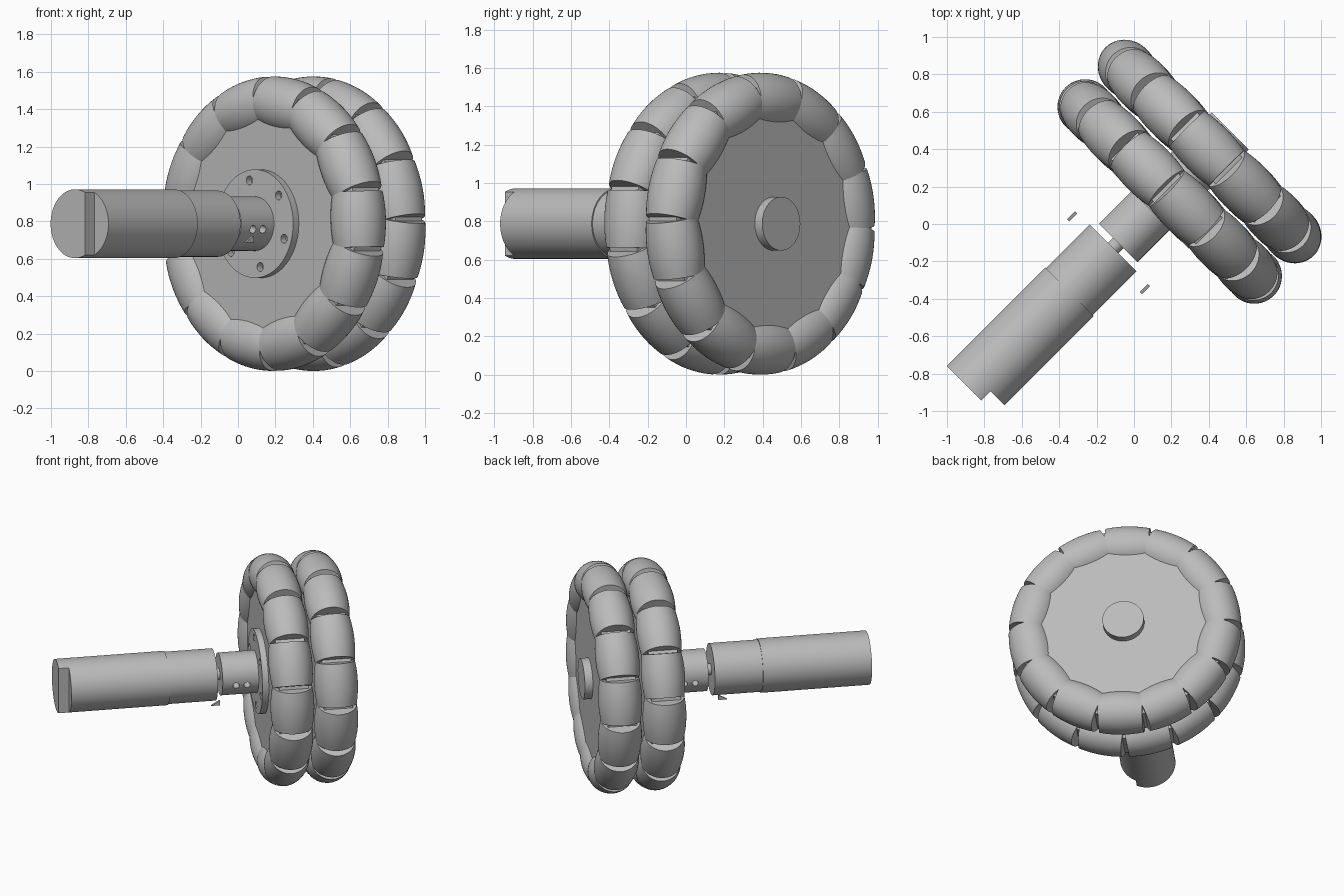
import bpy, bmesh, math
from math import sin, cos, sqrt, radians
from mathutils import Matrix, Vector

cube = bpy.data.objects.get("Cube")
if cube:
    bpy.data.objects.remove(cube, do_unlink=True)

# One plain grey for everything
grey = bpy.data.materials.new("plain_grey")
grey.use_nodes = True
grey.diffuse_color = (0.5, 0.5, 0.5, 1)
grey.node_tree.nodes["Principled BSDF"].inputs["Base Color"].default_value = (0.5, 0.5, 0.5, 1)

# Axle frame: local x runs along the axle, local -y is sideways, z is up
WHEEL_R = 0.7875
AXLE = Matrix.Rotation(radians(45), 4, 'Z') @ Matrix.Translation((0, -0.012, WHEEL_R))
Z_TO_X = Matrix.Rotation(radians(90), 4, 'Y')


def finish(name, bm, matrix):
    bmesh.ops.remove_doubles(bm, verts=bm.verts, dist=1e-5)
    bmesh.ops.recalc_face_normals(bm, faces=bm.faces)
    mesh = bpy.data.meshes.new(name)
    bm.to_mesh(mesh)
    bm.free()
    mesh.materials.append(grey)
    smooth(mesh)
    obj = bpy.data.objects.new(name, mesh)
    bpy.context.collection.objects.link(obj)
    obj.matrix_world = matrix
    return obj


def smooth(mesh):
    mesh.polygons.foreach_set("use_smooth", [True] * len(mesh.polygons))
    mesh.set_sharp_from_angle(angle=radians(30))


def lathe(name, profile, matrix, steps=64):
    """Spin (radius, height) points round local z."""
    bm = bmesh.new()
    verts = [bm.verts.new((r, 0, h)) for r, h in profile]
    edges = [bm.edges.new(pair) for pair in zip(verts, verts[1:])]
    bmesh.ops.spin(bm, geom=verts + edges, cent=(0, 0, 0), axis=(0, 0, 1),
                   angle=math.tau, steps=steps, use_duplicate=False)
    return finish(name, bm, matrix)


def rod(name, radius, start, end, steps=64):
    profile = [(0, start), (radius, start), (radius, end), (0, end)]
    return lathe(name, profile, AXLE @ Z_TO_X, steps)


def box(name, size, matrix):
    bm = bmesh.new()
    bmesh.ops.create_cube(bm, size=1)
    bmesh.ops.scale(bm, vec=size, verts=bm.verts)
    return finish(name, bm, matrix)


def cut(target, cutters):
    """Subtract cutters, keep the result as plain mesh."""
    for c in cutters:
        c.hide_render = True
        mod = target.modifiers.new("cut", 'BOOLEAN')
        mod.operation, mod.object, mod.solver = 'DIFFERENCE', c, 'EXACT'
    bpy.context.view_layer.update()
    graph = bpy.context.evaluated_depsgraph_get()
    mesh = bpy.data.meshes.new_from_object(target.evaluated_get(graph))
    target.modifiers.clear()
    target.data = mesh
    smooth(mesh)
    for c in cutters:
        bpy.data.objects.remove(c, do_unlink=True)


def around(angle):
    """Frame with x radial, y along the axle, z tangent."""
    radial = Vector((0, -cos(angle), sin(angle)))
    tangent = Vector((0, sin(angle), cos(angle)))
    m = Matrix((radial, (1, 0, 0), tangent)).transposed().to_4x4()
    return AXLE @ m


# Motor with a flat cut into its tail
motor = lathe("motor_body", [(0, -1.245), (0.184, -1.245), (0.184, -0.5),
                             (0.177, -0.5), (0.177, -0.17), (0, -0.17)], AXLE @ Z_TO_X)
cut(motor, [box("tail_cutter", (0.14, 0.2, 0.5),
                AXLE @ Matrix.Translation((-1.245, -0.178, 0)))])
rod("motor_shaft", 0.04, -0.2, -0.1, 24)

# Coupling with set-screw holes
coupling = rod("coupling", 0.145, -0.132, 0.14)
holes = []
for u in (-0.04, 0.035):
    for a in (-12, -168):
        holes.append(lathe("screw_cutter", [(0, 0.08), (0.022, 0.08), (0.022, 0.2), (0, 0.2)],
                           around(radians(a)) @ Matrix.Translation((0, u, 0)) @ Z_TO_X, 20))
cut(coupling, holes)

# Mounting flange with a ring of bolt holes
flange = rod("mounting_flange", 0.29, 0.115, 0.165)
holes = []
for i in range(6):
    m = around(radians(40 + 60 * i)) @ Matrix.Translation((0.235, 0.115, 0))
    holes.append(lathe("bolt_cutter", [(0, -0.04), (0.024, -0.04), (0.024, 0.04), (0, 0.04)],
                       m @ Matrix.Rotation(radians(-90), 4, 'X'), 20))
cut(flange, holes)
rod("centre_axle", 0.14, 0.16, 0.715)

# Two staggered roller wheels
COUNT = 14
PITCH = math.tau / COUNT
ROLLER_R, HALF_LENGTH = 0.148, 0.15
AXIS_R = WHEEL_R - ROLLER_R
barrel = [(0, -HALF_LENGTH)]
for i in range(9):
    t = HALF_LENGTH * (i / 4 - 1)
    barrel.append((sqrt(WHEEL_R ** 2 - t * t) - AXIS_R, t))
barrel.append((0, HALF_LENGTH))

for side, centre, phase in (("front", 0.258, 0.0), ("rear", 0.56, 0.5)):
    rod(side + "_wheel_disc", 0.62, centre - 0.1, centre + 0.1)
    for i in range(COUNT):
        angle = radians(2) + (i + phase) * PITCH
        lathe(side + "_roller", barrel,
              around(angle) @ Matrix.Translation((AXIS_R, centre, 0)), 48)
        box(side + "_roller_bracket", (0.2, 0.2, 0.05),
            around(angle + PITCH / 2) @ Matrix.Translation((0.62, centre, 0)))

# Small loose wedges on either side of the coupling
for side in (-1, 1):
    bm = bmesh.new()
    outline = [(-0.235, -0.1), (-0.175, -0.1), (-0.175, -0.065)]
    face = bm.faces.new([bm.verts.new((x, side * 0.275 - 0.008, z)) for x, z in outline])
    made = bmesh.ops.extrude_face_region(bm, geom=[face])["geom"]
    bmesh.ops.translate(bm, vec=(0, 0.016, 0),
                        verts=[g for g in made if isinstance(g, bmesh.types.BMVert)])
    finish("small_wedge", bm, AXLE)
